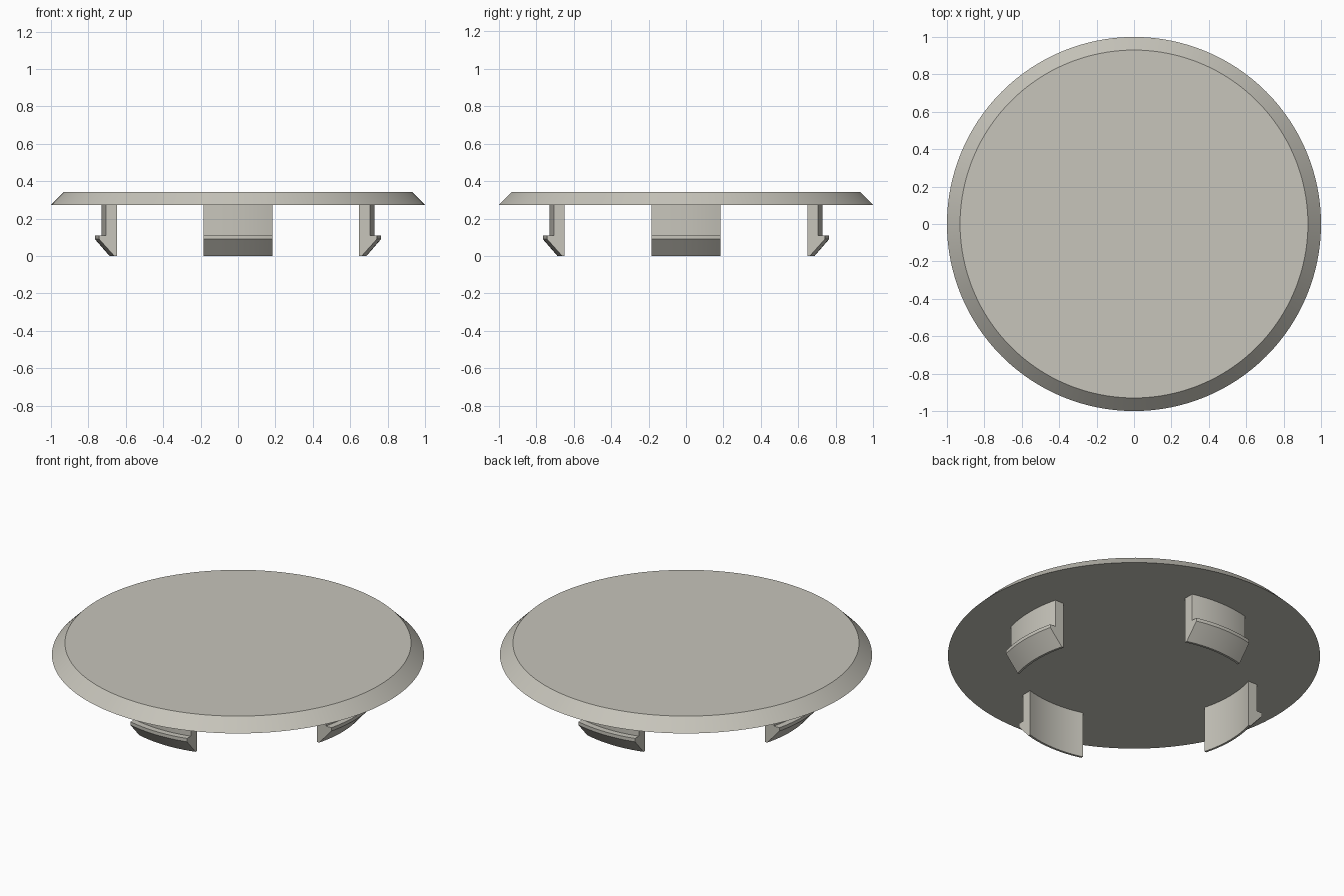
import bpy, bmesh, math
from mathutils import Matrix

if "Cube" in bpy.data.objects:
    bpy.data.objects.remove(bpy.data.objects["Cube"])

mat = bpy.data.materials.new("warm_grey_plastic")
mat.diffuse_color = (0.57, 0.555, 0.495, 1)
mat.use_nodes = True
mat.node_tree.nodes["Principled BSDF"].inputs["Base Color"].default_value = mat.diffuse_color


def finish(name, bm):
    bmesh.ops.recalc_face_normals(bm, faces=bm.faces)
    mesh = bpy.data.meshes.new(name)
    bm.to_mesh(mesh)
    bm.free()
    mesh.materials.append(mat)
    obj = bpy.data.objects.new(name, mesh)
    bpy.context.collection.objects.link(obj)
    bpy.ops.object.select_all(action='DESELECT')
    obj.select_set(True)
    bpy.context.view_layer.objects.active = obj
    bpy.ops.object.shade_smooth_by_angle(angle=math.radians(25))


# Round cap with a sloping rim
Z_BOTTOM, Z_TOP = 0.273, 0.343
bm = bmesh.new()
bmesh.ops.create_cone(bm, cap_ends=True, segments=128, radius1=1.0, radius2=0.93,
                      depth=Z_TOP - Z_BOTTOM,
                      matrix=Matrix.Translation((0, 0, (Z_TOP + Z_BOTTOM) / 2)))
finish("cap_disc", bm)

# Snap clip cross-section as (radius, height): post with an outward hook
PROFILE = [(0.674, 0), (0.687, 0), (0.765, 0.09), (0.765, 0.11),
           (0.73, 0.11), (0.73, 0.278), (0.674, 0.278)]
HALF_WIDTH, STEPS = 0.185, 12


def snap_clip(name, angle):
    """Curved clip concentric with the cap, with parallel flat ends."""
    bm = bmesh.new()
    rings = []
    for i in range(STEPS + 1):
        t = HALF_WIDTH * (2 * i / STEPS - 1)
        rings.append([bm.verts.new((math.sqrt(r * r - t * t), t, z)) for r, z in PROFILE])
    n = len(PROFILE)
    for a, b in zip(rings, rings[1:]):
        for j in range(n):
            k = (j + 1) % n
            bm.faces.new((a[j], a[k], b[k], b[j]))
    bm.faces.new(rings[0])
    bm.faces.new(rings[-1])
    bmesh.ops.rotate(bm, verts=bm.verts, matrix=Matrix.Rotation(angle, 3, 'Z'))
    finish(name, bm)


for i, side in enumerate(("right", "back", "left", "front")):
    snap_clip(side + "_snap_clip", i * math.pi / 2)
